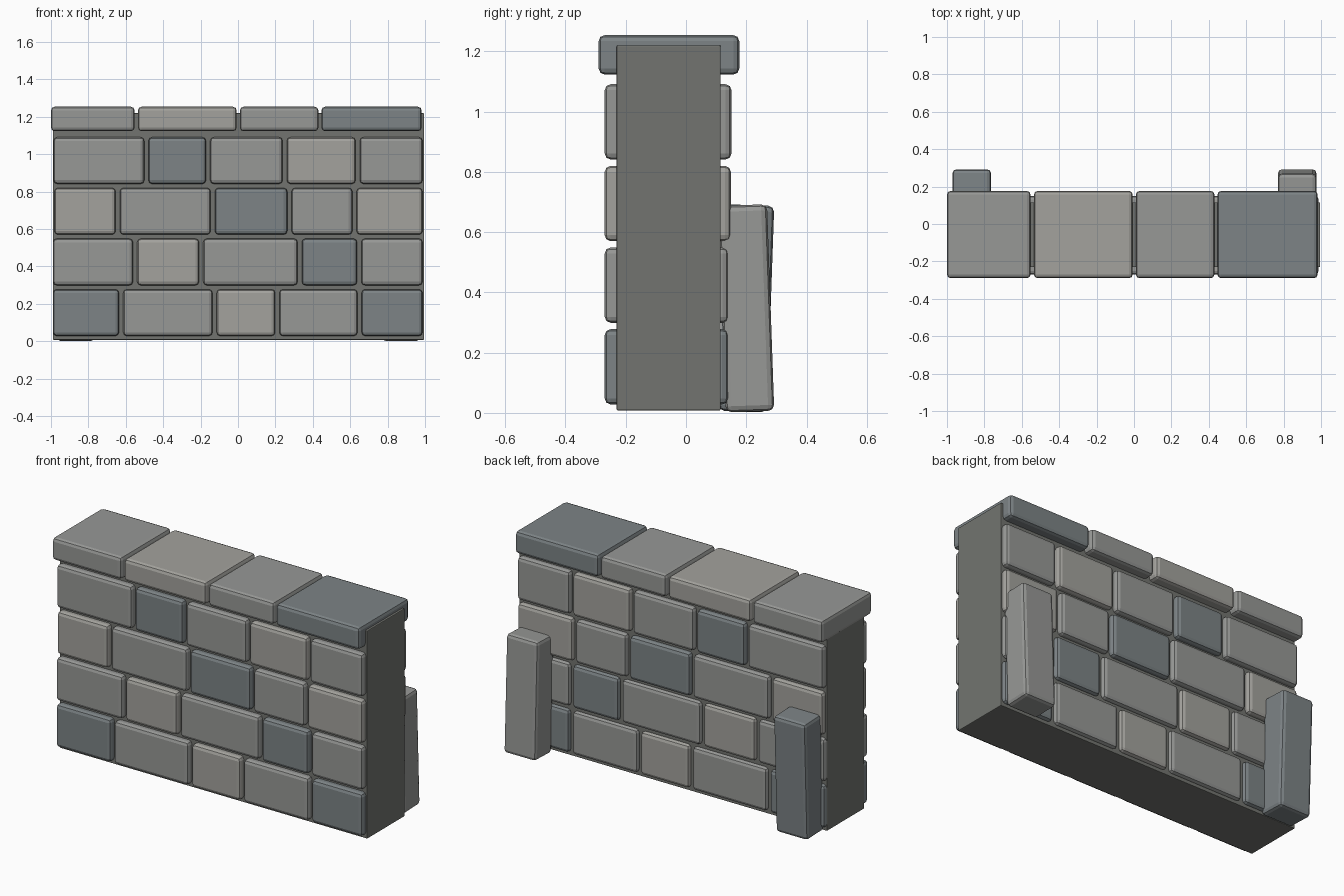
import bpy
import math

if "Cube" in bpy.data.objects:
    bpy.data.objects.remove(bpy.data.objects["Cube"])


def material(name, rgb):
    m = bpy.data.materials.new(name)
    m.diffuse_color = (*rgb, 1)
    m.use_nodes = True
    m.node_tree.nodes["Principled BSDF"].inputs["Base Color"].default_value = m.diffuse_color
    return m


TONES = {
    "M": material("mid_stone", (0.31, 0.315, 0.305)),
    "D": material("dark_stone", (0.205, 0.23, 0.24)),
    "L": material("light_stone", (0.37, 0.365, 0.34)),
    "C": material("mortar", (0.17, 0.175, 0.16)),
}


def block(name, x, y, z, tone, bevel=0.02, tilt=0.0):
    """Bevelled box spanning the (min, max) ranges, tilted about x."""
    lo, hi = zip(x, y, z)
    bpy.ops.mesh.primitive_cube_add(size=1, location=[(a + b) / 2 for a, b in zip(lo, hi)])
    o = bpy.context.object
    o.name = name
    o.scale = [b - a for a, b in zip(lo, hi)]
    bpy.ops.object.transform_apply(location=False, rotation=False, scale=True)
    o.rotation_euler.x = math.radians(tilt)
    mod = o.modifiers.new("bevel", "BEVEL")
    mod.width = bevel
    mod.segments = 2
    o.data.materials.append(TONES[tone])
    return o


# Mortar core
block("mortar_core", (-0.99, 0.995), (-0.23, 0.115), (0.008, 1.22), "C", 0.004)

# Courses of stones running through the wall: joint centres and tones
GAP = 0.011
COURSES = [
    ([-1.0, -0.625, -0.125, 0.21, 0.65, 0.998], "DMLMD"),
    ([-1.0, -0.55, -0.197, 0.33, 0.648, 0.998], "MLMDM"),
    ([-0.993, -0.643, -0.135, 0.275, 0.623, 0.998], "LMDML"),
    ([-0.997, -0.49, -0.16, 0.25, 0.64, 0.998], "MDMLM"),
]
BACK = [0.140, 0.141, 0.149, 0.151]
for r, (joints, tones) in enumerate(COURSES):
    z0 = 0.028 + 0.271 * r
    for i, tone in enumerate(tones):
        block(f"stone_{r + 1}_{i + 1}", (joints[i] + GAP, joints[i + 1] - GAP),
              (-0.27, BACK[r]), (z0, z0 + 0.25), tone)

# Cap stones
for i, (x0, x1, tone) in enumerate([(-1.0, -0.553, "M"), (-0.535, -0.007, "L"),
                                    (0.01, 0.43, "M"), (0.446, 0.982, "D")]):
    block(f"cap_stone_{i + 1}", (x0, x1), (-0.29, 0.177), (1.123, 1.254), tone)

# Leaning buttress stones at the back
block("left_buttress", (-0.97, -0.765), (0.12, 0.281), (0.004, 0.69), "D", 0.02, -2)
block("right_buttress", (0.77, 0.975), (0.12, 0.281), (0.004, 0.69), "M", 0.02, 2)
